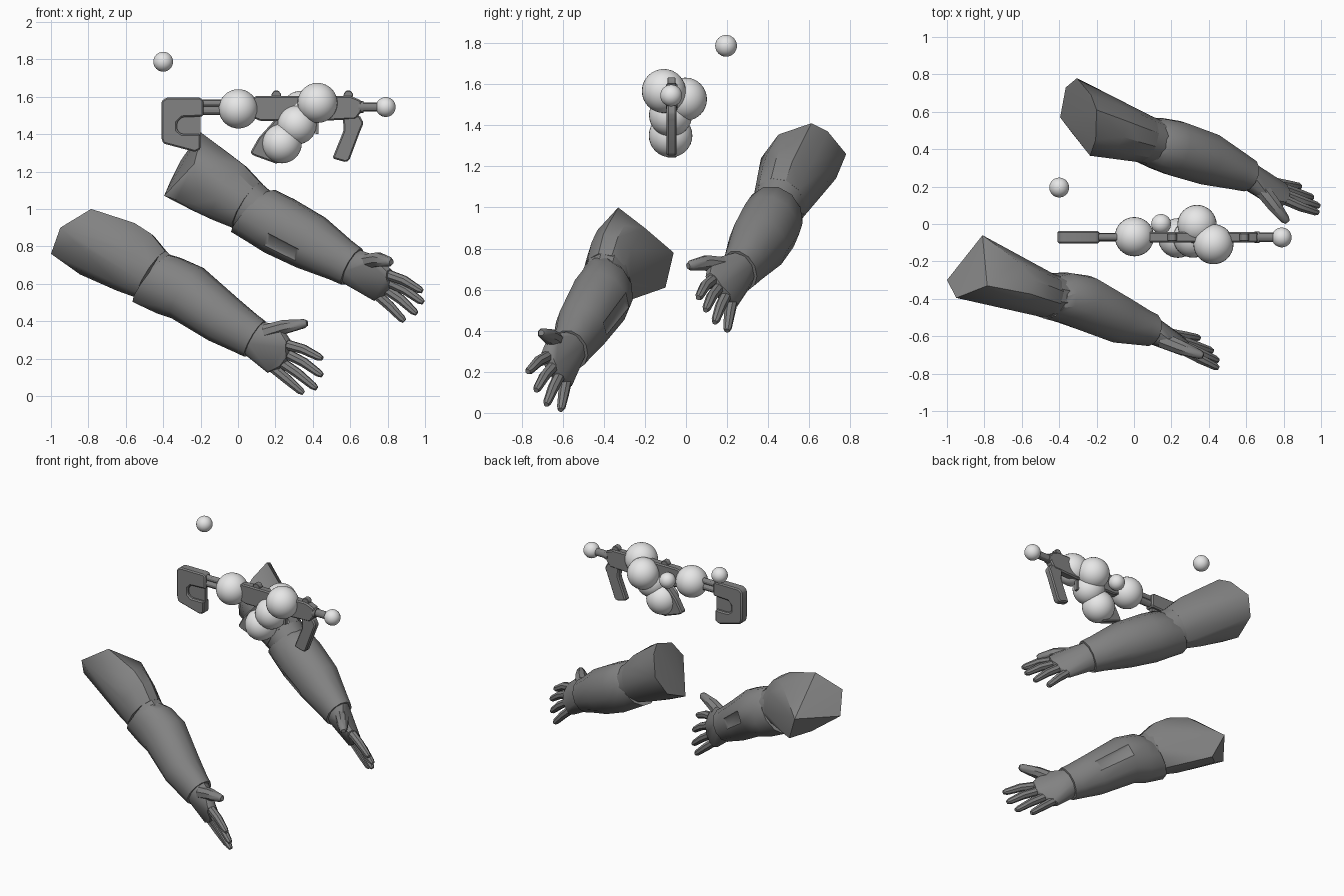
import bpy, bmesh, math
from mathutils import Vector

if "Cube" in bpy.data.objects:
    bpy.data.objects.remove(bpy.data.objects["Cube"])


def material(name, v):
    m = bpy.data.materials.new(name)
    m.diffuse_color = (v, v, v, 1)
    m.use_nodes = True
    m.node_tree.nodes["Principled BSDF"].inputs["Base Color"].default_value = m.diffuse_color
    return m


GREY = material("dark grey", 0.225)
LIGHT = material("light grey", 0.8)


def finish(name, bm, mat, angle=30):
    bmesh.ops.recalc_face_normals(bm, faces=bm.faces)
    me = bpy.data.meshes.new(name)
    bm.to_mesh(me)
    bm.free()
    me.materials.append(mat)
    ob = bpy.data.objects.new(name, me)
    bpy.context.collection.objects.link(ob)
    bpy.ops.object.select_all(action='DESELECT')
    ob.select_set(True)
    bpy.context.view_layer.objects.active = ob
    bpy.ops.object.shade_smooth_by_angle(angle=math.radians(angle))
    return ob


def ring_points(c, t, ru, rv, n):
    # ellipse across direction t: ru sideways, rv upwards
    t = Vector(t).normalized()
    u = t.cross(Vector((0, 0, 1))).normalized()
    v = u.cross(t)
    return [Vector(c) + u * ru * math.cos(a) + v * rv * math.sin(a)
            for a in (2 * math.pi * (i + 0.5) / n for i in range(n))]


def loft(bm, rings, n, start=None):
    # rings: (centre, sideways radius, upward radius)
    cs = [Vector(r[0]) for r in rings]
    loops = []
    for i, (c, ru, rv) in enumerate(rings):
        t = cs[min(i + 1, len(cs) - 1)] - cs[max(i - 1, 0)]
        if i == 0 and start:
            t = Vector(start)
        loops.append([bm.verts.new(p) for p in ring_points(c, t, ru, rv, n)])
    for a, b in zip(loops, loops[1:]):
        for i in range(n):
            bm.faces.new((a[i], a[(i + 1) % n], b[(i + 1) % n], b[i]))
    bm.faces.new(loops[0])
    bm.faces.new(loops[-1])


def hull(name, pts, angle):
    bm = bmesh.new()
    for p in pts:
        bm.verts.new(p)
    bmesh.ops.convex_hull(bm, input=bm.verts)
    bmesh.ops.delete(bm, geom=[v for v in bm.verts if not v.link_faces], context='VERTS')
    finish(name, bm, GREY, angle)


def pocket(bm, point):
    # shallow recessed panel on the sleeve face nearest to a point
    bmesh.ops.recalc_face_normals(bm, faces=bm.faces)
    f = min(bm.faces, key=lambda f: (f.calc_center_median() - Vector(point)).length)
    bmesh.ops.inset_individual(bm, faces=[f], thickness=0.022, depth=-0.008)


def arm(side, cap, upper, elbow, cuff_dir, fore, panel, knuckles, tips, thumb):
    # upper sleeve: hull from the angular shoulder cut to the elbow
    pts = [Vector(p) for p in cap]
    t = Vector(elbow[0][0]) - Vector(upper[0][0])
    for c, ru, rv in upper + elbow[:1]:
        pts += ring_points(c, t, ru, rv, 11)
    hull(side + "_upper_sleeve", pts, 30)

    bm = bmesh.new()
    loft(bm, elbow, 11)
    finish(side + "_elbow", bm, GREY, 35)

    bm = bmesh.new()
    loft(bm, fore, 12, cuff_dir)
    pocket(bm, panel)
    finish(side + "_forearm_sleeve", bm, GREY, 35)

    # palm: hull from the wrist to the knuckles
    wrist, ru, rv = fore[-1]
    wrist = Vector(wrist)
    t = wrist - Vector(fore[-2][0])
    pts = ring_points(wrist - t * 0.05, t, ru * 0.85, rv * 0.9, 10)
    for k in knuckles:
        pts += ring_points(k, Vector(k) - wrist, 0.032, 0.032, 6)
    pts += ring_points(thumb[0], t, 0.04, 0.04, 6)
    pts += ring_points(Vector(thumb[0]).lerp(Vector(thumb[1]), .6), t, 0.03, 0.03, 6)
    hull(side + "_palm", pts, 40)

    # fingers and thumb
    bm = bmesh.new()
    for k, e in zip(knuckles, tips):
        k, e = Vector(k), Vector(e)
        back = k + (wrist - k) * 0.15
        loft(bm, [(back, .029, .029), (k.lerp(e, .45) + Vector((0, 0, .008)), .027, .027),
                  (k.lerp(e, .9), .021, .021), (e, .013, .013)], 8)
    a, b, c = (Vector(p) for p in thumb)
    loft(bm, [(a, .045, .045), (b, .04, .04), (b.lerp(c, .85), .026, .026), (c, .015, .015)], 8)
    finish(side + "_fingers", bm, GREY, 40)


# near arm
arm("near",
    [(-.62, -.2, .9), (-.785, -.33, 1.0), (-.95, -.395, .9), (-1, -.3, .76),
     (-.845, -.2, .65), (-.74, -.1, .61), (-.81, -.06, .78), (-.87, -.41, .82)],
    [((-.64, -.325, .77), .135, .185), ((-.55, -.355, .715), .13, .182)],
    [((-.46, -.385, .65), .12, .15), ((-.32, -.41, .575), .11, .12)],
    (.74, -.25, -.62),
    [((-.46, -.385, .628), .125, .165), ((-.37, -.395, .59), .14, .165),
     ((-.27, -.42, .55), .15, .16), ((-.08, -.51, .41), .13, .138),
     ((.04, -.55, .335), .1, .118), ((.09, -.565, .305), .09, .112)],
    (-.17, -.35, .5),
    [(.27, -.68, .275), (.275, -.655, .22), (.24, -.62, .17), (.185, -.585, .14)],
    [(.45, -.77, .20), (.45, -.73, .11), (.42, -.68, .04), (.35, -.61, .015)],
    [(.15, -.62, .34), (.25, -.66, .37), (.37, -.705, .39)])

# far arm
arm("far",
    [(-.305, .78, 1.26), (-.365, .73, 1.14), (-.395, .57, 1.07), (-.2, .61, 1.41),
     (-.205, .45, 1.355), (-.235, .365, 1.24), (-.33, .485, 1.05), (-.23, .69, 1.37)],
    [((-.14, .515, 1.145), .155, .185), ((-.05, .485, 1.09), .145, .173)],
    [((.05, .455, 1.02), .13, .145), ((.17, .42, .945), .115, .12)],
    (.7, -.2, -.66),
    [((.065, .445, .985), .125, .15), ((.13, .43, .96), .142, .16),
     ((.22, .405, .91), .152, .165), ((.39, .35, .82), .145, .155),
     ((.55, .285, .725), .105, .12), ((.61, .26, .69), .09, .112)],
    (.29, .24, .79),
    [(.81, .12, .65), (.82, .15, .605), (.80, .19, .565), (.75, .22, .53)],
    [(.985, .06, .56), (.99, .095, .50), (.955, .14, .44), (.89, .2, .40)],
    [(.68, .19, .715), (.75, .1, .73), (.82, .01, .715)])

# marker balls
for name, c, r in [("loose_ball", (-.40, .195, 1.787), .053), ("rear_ball", (.002, -.068, 1.535), .105),
                   ("near_ball", (.425, -.108, 1.567), .107), ("far_ball", (.337, -.003, 1.527), .105),
                   ("middle_ball", (.315, -.075, 1.45), .105), ("grip_ball", (.235, -.075, 1.35), .106),
                   ("muzzle_ball", (.79, -.072, 1.545), .053), ("small_ball", (.145, 0, 1.53), .053)]:
    bm = bmesh.new()
    bmesh.ops.create_uvsphere(bm, u_segments=32, v_segments=16, radius=r)
    bmesh.ops.translate(bm, verts=bm.verts, vec=c)
    finish(name, bm, LIGHT, 60)

GUN_Y = -.07


def plate(name, outline, half, bevel=0.008):
    # side profile (x, z) given thickness around the weapon's centre plane
    bm = bmesh.new()
    f = bm.faces.new([bm.verts.new((x, GUN_Y - half, z)) for x, z in outline])
    ext = bmesh.ops.extrude_face_region(bm, geom=[f])
    bmesh.ops.translate(bm, vec=(0, 2 * half, 0),
                        verts=[g for g in ext["geom"] if isinstance(g, bmesh.types.BMVert)])
    if bevel:
        bmesh.ops.bevel(bm, geom=list(bm.edges), offset=bevel, segments=1, affect='EDGES')
    finish(name, bm, GREY)


def tube(name, x0, x1, z, r, y=GUN_Y):
    bm = bmesh.new()
    loft(bm, [((x0, y, z), r, r), ((x1, y, z), r, r)], 12)
    finish(name, bm, GREY)


# shoulder stock with a hooked lower end
plate("stock", [(-.41, 1.575), (-.385, 1.595), (-.2, 1.595), (-.185, 1.58), (-.185, 1.495), (-.30, 1.49),
                (-.325, 1.465), (-.325, 1.42), (-.30, 1.4), (-.2, 1.4), (-.2, 1.32), (-.23, 1.305),
                (-.40, 1.35), (-.41, 1.38)], .033)
plate("stock_web", [(-.34, 1.5), (-.2, 1.5), (-.2, 1.39), (-.34, 1.39)], .012, 0)
tube("upper_stock_rod", -.2, .08, 1.565, .02)
tube("lower_stock_rod", -.2, .08, 1.525, .024)

# receiver, barrel and sights
plate("receiver", [(.05, 1.5), (.05, 1.58), (.1, 1.605), (.6, 1.605), (.66, 1.58), (.66, 1.52),
                   (.63, 1.48), (.43, 1.47), (.12, 1.47)], .028)
tube("barrel", .64, .77, 1.545, .026)
tube("muzzle_collar", .645, .67, 1.545, .032)
for name, x in (("rear_sight", .205), ("front_sight", .59)):
    plate(name, [(x - .025, 1.6), (x - .025, 1.615), (x - .012, 1.632), (x + .012, 1.632),
                 (x + .025, 1.615), (x + .025, 1.6)], .02, 0.003)

# grips and trigger
plate("pistol_grip", [(.2, 1.48), (.11, 1.38), (.065, 1.3), (.085, 1.285), (.21, 1.24),
                      (.25, 1.28), (.32, 1.48)], .026)
plate("trigger_guard", [(.3, 1.48), (.43, 1.48), (.43, 1.4), (.415, 1.4), (.41, 1.45), (.3, 1.45)], .012, 0)
plate("front_grip", [(.56, 1.5), (.65, 1.5), (.672, 1.46), (.655, 1.42), (.595, 1.26), (.575, 1.25),
                     (.505, 1.27), (.51, 1.285), (.565, 1.42)], .024)
